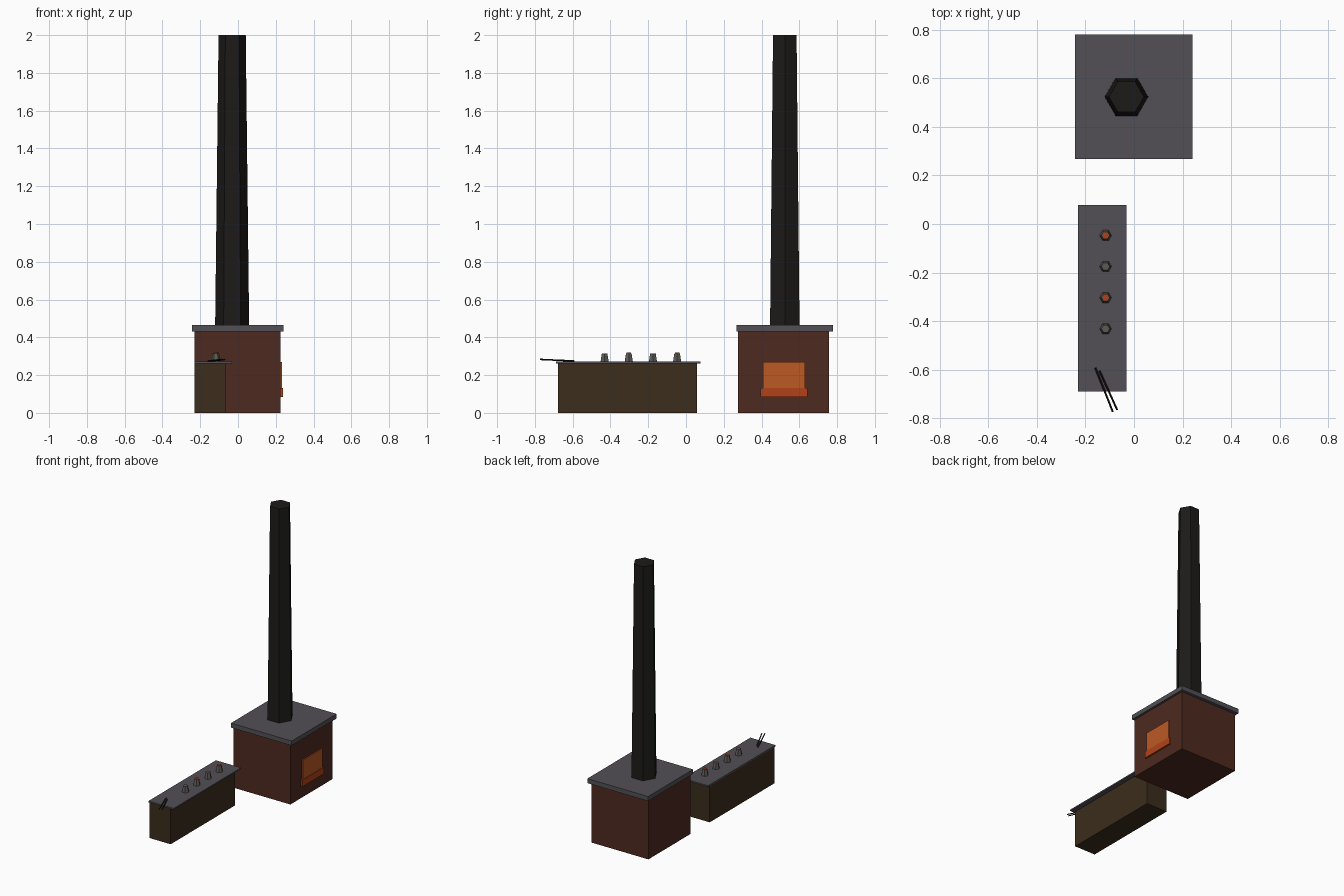
import bpy, math
from mathutils import Vector

if "Cube" in bpy.data.objects:
    bpy.data.objects.remove(bpy.data.objects["Cube"])


def material(name, r, g, b):
    m = bpy.data.materials.new(name)
    m.diffuse_color = (r, g, b, 1)
    m.use_nodes = True
    m.node_tree.nodes["Principled BSDF"].inputs["Base Color"].default_value = m.diffuse_color
    return m


BRICK = material("brick", 0.075, 0.023, 0.014)
STONE = material("stone", 0.085, 0.08, 0.09)
IRON = material("soot_iron", 0.012, 0.011, 0.010)
WOOD = material("dark_wood", 0.045, 0.026, 0.012)
CLAY = material("crucible_grey", 0.11, 0.105, 0.095)
FIRE = material("fire", 0.50, 0.10, 0.018)
EMBER = material("ember", 0.45, 0.055, 0.01)


def finish(name, mat):
    ob = bpy.context.object
    ob.name = name
    ob.data.materials.append(mat)
    return ob


def box(name, x, y, z, mat):
    """Box from (min, max) pairs on each axis."""
    bpy.ops.mesh.primitive_cube_add(size=1, location=[(a + b) / 2 for a, b in (x, y, z)])
    bpy.context.object.scale = [b - a for a, b in (x, y, z)]
    return finish(name, mat)


def hex_cone(name, x, y, z0, z1, r0, r1, mat):
    """Tapered six-sided column with corners on the x axis."""
    bpy.ops.mesh.primitive_cone_add(vertices=6, radius1=r0, radius2=r1, depth=z1 - z0,
                                    location=(x, y, (z0 + z1) / 2),
                                    rotation=(0, 0, math.pi / 6))
    return finish(name, mat)


def rod(name, a, b, r, mat):
    a, b = Vector(a), Vector(b)
    bpy.ops.mesh.primitive_cylinder_add(vertices=4, radius=r, depth=(b - a).length,
                                        location=(a + b) / 2)
    bpy.context.object.rotation_euler = (b - a).to_track_quat('Z', 'Y').to_euler()
    return finish(name, mat)


# Furnace with top slab and chimney
box("furnace_body", (-0.23, 0.225), (0.275, 0.757), (0, 0.435), BRICK)
box("furnace_slab", (-0.243, 0.241), (0.267, 0.779), (0.432, 0.465), STONE)
hex_cone("chimney", -0.031, 0.523, 0.46, 2.0, 0.09, 0.072, IRON)

# Glowing mouth and ember bed on the right side
box("furnace_mouth", (0.19, 0.233), (0.407, 0.63), (0.10, 0.27), FIRE)
box("ember_bed", (0.19, 0.237), (0.394, 0.643), (0.085, 0.133), EMBER)

# Bench with an overhanging top
box("bench_body", (-0.23, -0.063), (-0.677, 0.058), (0, 0.263), WOOD)
box("bench_top", (-0.231, -0.031), (-0.689, 0.078), (0.262, 0.272), STONE)

# Row of crucibles, every other one filled with glowing metal
for i in range(4):
    y = -0.047 - 0.128 * i
    hex_cone(f"crucible_{i + 1}", -0.117, y, 0.27, 0.315, 0.025, 0.017, CLAY)
    if i % 2 == 0:
        hex_cone(f"molten_metal_{i + 1}", -0.117, y, 0.31, 0.319, 0.014, 0.014, EMBER)

# Tongs resting over the bench edge
rod("tong_arm_1", (-0.159, -0.592, 0.275), (-0.087, -0.773, 0.283), 0.004, IRON)
rod("tong_arm_2", (-0.142, -0.604, 0.275), (-0.069, -0.765, 0.283), 0.004, IRON)
